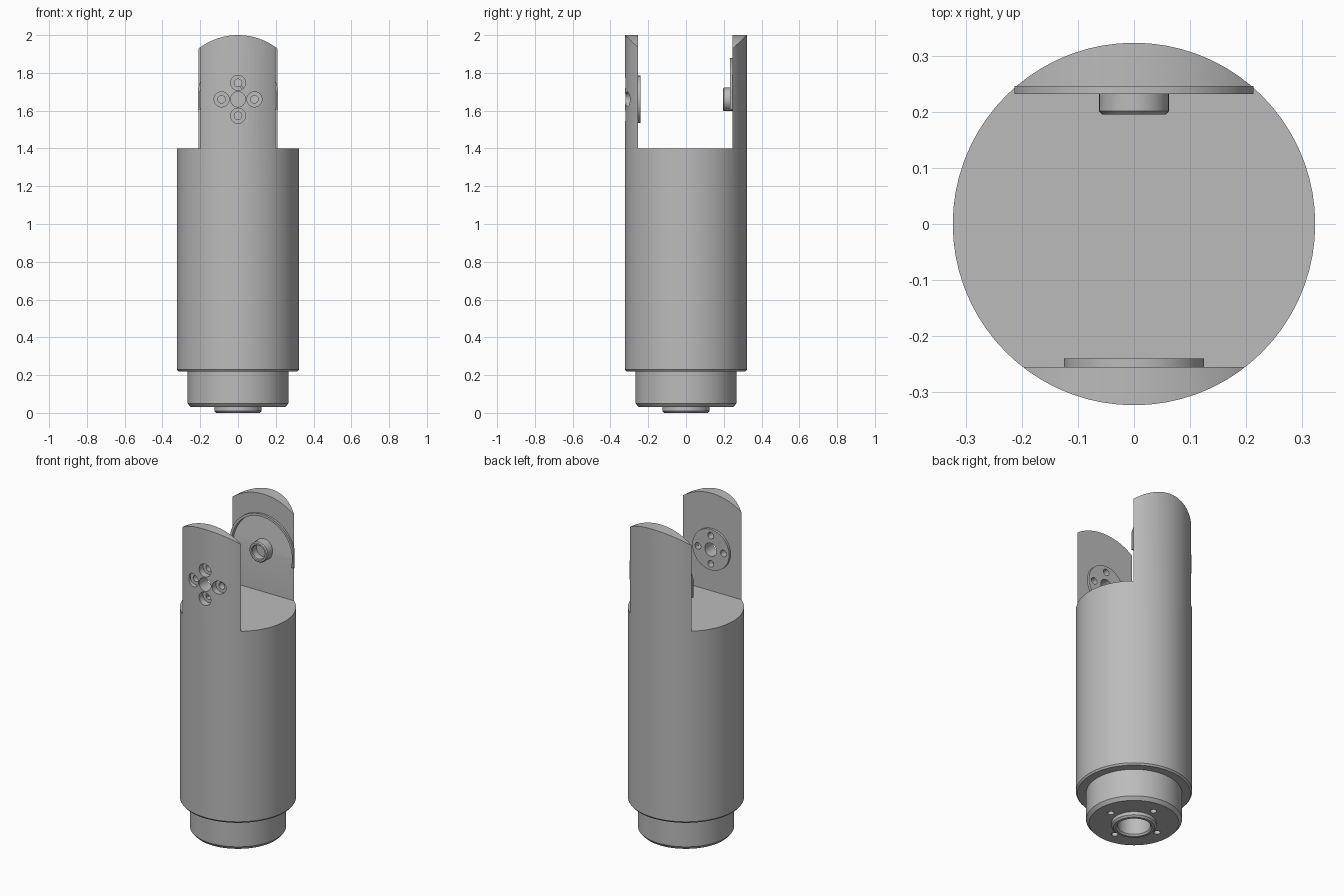
import bpy, bmesh, math
from mathutils import Matrix, Vector

if "Cube" in bpy.data.objects:
    bpy.data.objects.remove(bpy.data.objects["Cube"], do_unlink=True)

metal = bpy.data.materials.new("plain grey metal")
metal.use_nodes = True
GREY = (0.5, 0.5, 0.5, 1)
metal.diffuse_color = GREY
metal.node_tree.nodes["Principled BSDF"].inputs["Base Color"].default_value = GREY

RADIUS = 0.323       # body radius
PIVOT = 1.66         # height of the fork pivot
UP = Matrix.Identity(4)
ACROSS = Matrix.Translation((0, 0, PIVOT)) @ Matrix.Rotation(-math.pi / 2, 4, 'X')


def finish(name, bm, matrix=UP):
    bmesh.ops.remove_doubles(bm, verts=bm.verts, dist=1e-5)
    bmesh.ops.transform(bm, matrix=matrix, verts=bm.verts)
    bmesh.ops.recalc_face_normals(bm, faces=bm.faces)
    mesh = bpy.data.meshes.new(name)
    bm.to_mesh(mesh)
    bm.free()
    mesh.materials.append(metal)
    ob = bpy.data.objects.new(name, mesh)
    bpy.context.collection.objects.link(ob)
    return ob


def lathe(name, profile, matrix=UP, sides=72):
    """Turn a (radius, height) profile about the local z axis."""
    bm = bmesh.new()
    verts = [bm.verts.new((r, 0, h)) for r, h in profile]
    edges = [bm.edges.new(pair) for pair in zip(verts, verts[1:])]
    if profile[0][0] > 0:
        edges.append(bm.edges.new((verts[-1], verts[0])))
    bmesh.ops.spin(bm, geom=verts + edges, cent=(0, 0, 0), axis=(0, 0, 1),
                   angle=2 * math.pi, steps=sides, use_duplicate=False)
    return finish(name, bm, matrix)


def rod(name, r, low, high, matrix=UP, sides=32):
    return lathe(name, [(0, low), (r, low), (r, high), (0, high)], matrix, sides)


def prism(name, points, direction):
    """Extrude a flat outline along a direction."""
    bm = bmesh.new()
    face = bm.faces.new([bm.verts.new(p) for p in points])
    new = bmesh.ops.extrude_face_region(bm, geom=[face])["geom"]
    bmesh.ops.translate(bm, vec=Vector(direction),
                        verts=[v for v in new if isinstance(v, bmesh.types.BMVert)])
    return finish(name, bm)


def box(name, low, high):
    (x, y, z), (u, v, w) = low, high
    return prism(name, [(x, y, z), (u, y, z), (u, v, z), (x, v, z)], (0, 0, w - z))


def combine(ob, tool, operation='DIFFERENCE'):
    """Apply a boolean and discard the tool."""
    tool.hide_render = True
    mod = ob.modifiers.new("cut", 'BOOLEAN')
    mod.object, mod.operation, mod.solver = tool, operation, 'EXACT'
    bpy.context.view_layer.objects.active = ob
    bpy.ops.object.modifier_apply(modifier=mod.name)
    bpy.data.objects.remove(tool, do_unlink=True)


def quarter_turns(radius):
    return [(radius * math.cos(a), radius * math.sin(a))
            for a in (i * math.pi / 2 for i in range(4))]


# Main barrel
lower_housing = lathe("lower_housing", [
    (0, 0.22), (RADIUS - 0.008, 0.22), (RADIUS, 0.23), (RADIUS, 1.18), (0, 1.18)])

# Forked upper housing with arched arm tips
fork = rod("fork_housing", RADIUS, 1.18, 2.1, sides=72)
arch = [(-0.34, -1, 1), (0.34, -1, 1)]
arch += [(0.34 * math.cos(a), -1, PIVOT + 0.34 * math.sin(a))
         for a in (i * math.pi / 64 for i in range(65))]
combine(fork, prism("arch_cutter", arch, (0, 2, 0)), 'INTERSECT')
combine(fork, box("slot_cutter", (-1, -0.255, 1.4), (1, 0.245, 2.5)))

# Round mounting pad inside the front arm
combine(fork, rod("pad", 0.125, -0.28, -0.24, ACROSS, 64), 'UNION')

# Pivot hole and four counterbored screw holes in the front arm
combine(fork, rod("pivot_cutter", 0.04, -0.5, -0.1, ACROSS))
for x, z in quarter_turns(0.087):
    place = Matrix.Translation((x, 0, z)) @ ACROSS
    combine(fork, rod("screw_cutter", 0.02, -0.5, -0.1, place))
    combine(fork, rod("counterbore_cutter", 0.04, -0.5, -0.282, place))

# Sloping round pocket in the back arm
pocket = rod("pocket_cutter", 0.205, 0.1, 0.31, ACROSS, 72)
wedge = prism("wedge", [(-1, 0.15, 1.65), (-1, 0.245, 1.65),
                        (-1, 0.28, 1.9), (-1, 0.15, 1.9)], (2, 0, 0))
combine(pocket, wedge, 'INTERSECT')
combine(fork, pocket)

# Raised rim around the pocket
rim = lathe("pocket_rim", [(0.205, 0.232), (0.22, 0.232), (0.22, 0.246), (0.205, 0.246)], ACROSS)
combine(rim, box("rim_trim", (-0.213, 0, 1.605), (0.213, 0.5, 2.2)), 'INTERSECT')

# Hollow pivot pin on the back arm
pin = lathe("pivot_pin", [
    (0, 0.24), (0.042, 0.24), (0.042, 0.2), (0.046, 0.195), (0.056, 0.195),
    (0.062, 0.201), (0.062, 0.27), (0, 0.27)], ACROSS, 48)

# Base collar with hollow boss and four bolt holes
collar = lathe("base_collar", [
    (0, 0.12), (0.092, 0.12), (0.092, 0.01), (0.1, 0), (0.115, 0), (0.125, 0.01),
    (0.125, 0.03), (0.25, 0.03), (0.267, 0.05), (0.267, 0.225), (0, 0.225)])
for x, y in quarter_turns(0.168):
    combine(collar, rod("bolt_cutter", 0.018, -0.1, 0.12, Matrix.Translation((x, y, 0))))

# Smooth round walls, crisp edges
bpy.ops.object.select_all(action='DESELECT')
for ob in (lower_housing, fork, rim, pin, collar):
    ob.select_set(True)
    bpy.context.view_layer.objects.active = ob
    bpy.ops.object.shade_smooth_by_angle(angle=math.radians(25))
    ob.select_set(False)
